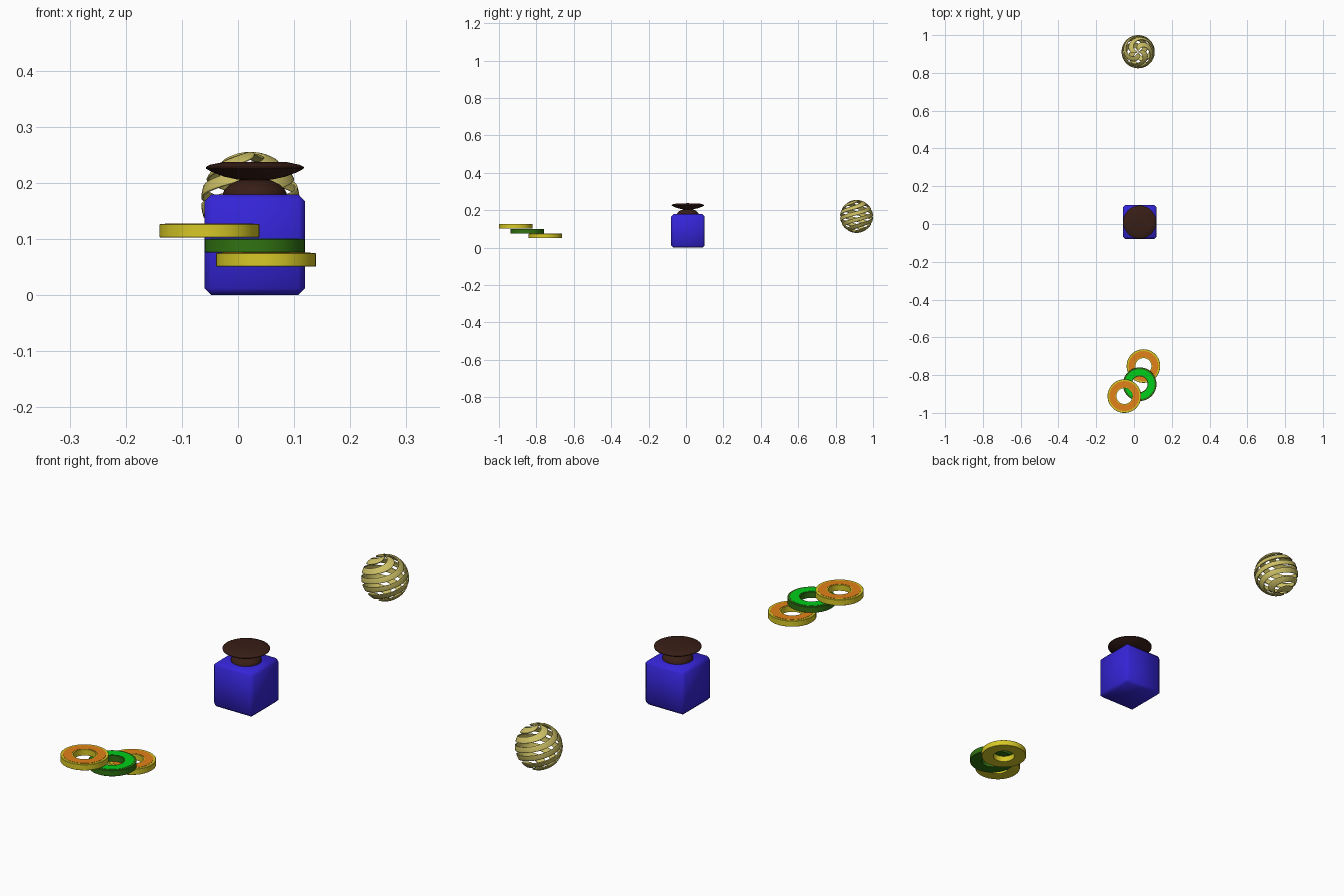
import bpy, bmesh
from math import pi, cos, sin, radians

if "Cube" in bpy.data.objects:
    bpy.data.objects.remove(bpy.data.objects["Cube"])


def material(name, rgb):
    m = bpy.data.materials.new(name)
    m.diffuse_color = (*rgb, 1)
    m.use_nodes = True
    m.node_tree.nodes["Principled BSDF"].inputs["Base Color"].default_value = m.diffuse_color
    return m


BLUE = material("blue", (0.035, 0.018, 0.68))
BROWN = material("brown", (0.04, 0.013, 0.008))
STRAW = material("straw", (0.6, 0.52, 0.13))
YELLOW = material("yellow", (0.68, 0.58, 0.02))
ORANGE = material("orange", (0.76, 0.22, 0.01))
DARK_GREEN = material("dark_green", (0.03, 0.17, 0.006))
GREEN = material("green", (0.0, 0.62, 0.01))


def add_object(name, bm, mat, loc, angle=40):
    bmesh.ops.recalc_face_normals(bm, faces=bm.faces)
    mesh = bpy.data.meshes.new(name)
    bm.to_mesh(mesh)
    bm.free()
    mesh.materials.append(mat)
    ob = bpy.data.objects.new(name, mesh)
    bpy.context.collection.objects.link(ob)
    ob.location = loc
    bpy.ops.object.select_all(action='DESELECT')
    ob.select_set(True)
    bpy.context.view_layer.objects.active = ob
    bpy.ops.object.shade_smooth_by_angle(angle=radians(angle))
    return ob


def lathe(name, profile, mat, loc, closed=False, steps=48):
    """Spin an (r, z) profile around z."""
    bm = bmesh.new()
    verts = [bm.verts.new((r, 0, z)) for r, z in profile]
    pairs = list(zip(verts, verts[1:] + (verts[:1] if closed else [])))
    if not closed:
        pairs = pairs[:len(verts) - 1]
    edges = [bm.edges.new(p) for p in pairs]
    bmesh.ops.spin(bm, geom=verts + edges, axis=(0, 0, 1), cent=(0, 0, 0),
                   angle=2 * pi, steps=steps, use_merge=True)
    bmesh.ops.remove_doubles(bm, verts=bm.verts, dist=1e-5)
    return add_object(name, bm, mat, loc)


# chamfered blue block
bm = bmesh.new()
bmesh.ops.create_cube(bm, size=0.179)
bmesh.ops.bevel(bm, geom=bm.edges[:], offset=0.012, segments=1,
                affect='EDGES', profile=0.5)
add_object("block", bm, BLUE, (0.03, 0.01, 0.0895), 60)

# low dome and wide saucer on top of the block
lathe("dome", [(0, 0.172), (0.056, 0.172), (0.057, 0.181), (0.053, 0.189),
               (0.044, 0.197), (0.03, 0.204), (0.014, 0.208), (0, 0.209)],
      BROWN, (0.03, 0.01, 0))
lathe("saucer", [(0, 0.204), (0.03, 0.2055), (0.055, 0.211), (0.076, 0.219),
                 (0.087, 0.225), (0.0875, 0.228), (0.08, 0.232),
                 (0.056, 0.237), (0, 0.2375)], BROWN, (0.03, 0.01, 0))


# stacked fruit-like rings, rim in one colour and slice face in another
def slice_ring(name, loc, rim_mat, face_mat):
    h = 0.012
    lathe(name, [(0.042, -h), (0.088, -h), (0.089, -h + 0.001),
                 (0.089, h - 0.001), (0.088, h), (0.042, h)],
          rim_mat, loc, closed=True)
    lathe(name + "_face", [(0.047, h - 0.002), (0.079, h - 0.002),
                           (0.079, h + 0.001), (0.047, h + 0.001)],
          face_mat, loc, closed=True)


slice_ring("upper_ring", (-0.051, -0.911, 0.1145), YELLOW, ORANGE)
slice_ring("middle_ring", (0.03, -0.848, 0.088), DARK_GREEN, GREEN)
slice_ring("lower_ring", (0.05, -0.752, 0.0625), YELLOW, ORANGE)

# hollow ball of four twisted ribbons running pole to pole
R, TURNS, RIBBONS, WIDTH = 0.088, 1.25, 4, radians(54)
ROWS, COLS = 64, 8
bm = bmesh.new()
for k in range(RIBBONS):
    grid = []
    for i in range(ROWS + 1):
        p = 0.03 + (pi - 0.06) * i / ROWS
        z = cos(p)
        row = []
        for j in range(COLS + 1):
            a = (2 * pi * k / RIBBONS + WIDTH * (j / COLS - 0.5)
                 + TURNS * pi * (z - 1))
            row.append(bm.verts.new((R * sin(p) * cos(a),
                                     R * sin(p) * sin(a), R * z)))
        grid.append(row)
    for r0, r1 in zip(grid, grid[1:]):
        for j in range(COLS):
            bm.faces.new((r0[j], r1[j], r1[j + 1], r0[j + 1]))
ball = add_object("ribbon_ball", bm, STRAW, (0.022, 0.912, 0.167))
for poly in ball.data.polygons:
    if poly.normal.dot(poly.center) < 0:
        poly.flip()
solid = ball.modifiers.new("thickness", 'SOLIDIFY')
solid.thickness = 0.004
solid.offset = -1
